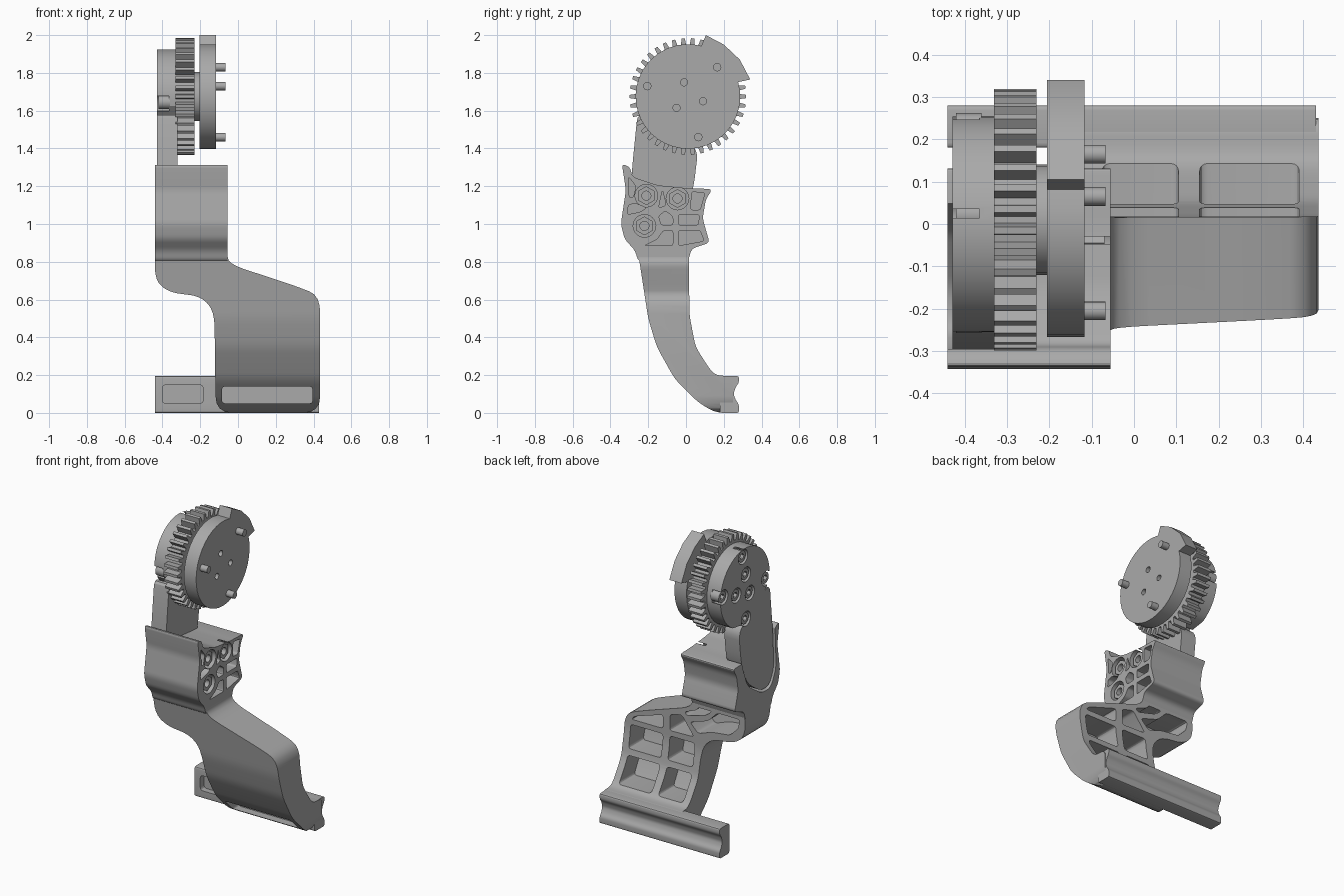
import bpy, bmesh, math
from mathutils import Vector

cube = bpy.data.objects.get("Cube")
if cube:
    bpy.data.objects.remove(cube, do_unlink=True)

grey = bpy.data.materials.new("plain grey")
grey.use_nodes = True
grey.diffuse_color = (0.4, 0.4, 0.4, 1)
grey.node_tree.nodes["Principled BSDF"].inputs["Base Color"].default_value = (0.4, 0.4, 0.4, 1)


def rounded(pts, r):
    """Round every corner of a polygon."""
    out = []
    n = len(pts)
    for i in range(n):
        p, a, b = (Vector(pts[k % n]) for k in (i, i - 1, i + 1))
        s = p + (a - p).normalized() * min(r, 0.45 * (a - p).length)
        e = p + (b - p).normalized() * min(r, 0.45 * (b - p).length)
        for k in range(5):
            t = k / 4
            out.append(tuple(s * (1 - t) ** 2 + p * 2 * t * (1 - t) + e * t * t))
    return out


def circle(y, z, r, n=24, start=0.0, sweep=360.0):
    steps = n if sweep == 360 else n + 1
    return [(y + r * math.cos(math.radians(start + sweep * i / n)),
             z + r * math.sin(math.radians(start + sweep * i / n))) for i in range(steps)]


def rect(u0, u1, v0, v1):
    return [(u0, v0), (u1, v0), (u1, v1), (u0, v1)]


def prism(name, pts, axis, a, b):
    """Extrude an outline along x (outline in y, z) or y (outline in x, z)."""
    def place(p, d):
        return (d, p[0], p[1]) if axis == "x" else (p[0], d, p[1])
    bm = bmesh.new()
    lo = [bm.verts.new(place(p, a)) for p in pts]
    hi = [bm.verts.new(place(p, b)) for p in pts]
    bm.faces.new(lo)
    bm.faces.new(hi)
    for i in range(len(pts)):
        j = (i + 1) % len(pts)
        bm.faces.new((lo[i], lo[j], hi[j], hi[i]))
    bmesh.ops.recalc_face_normals(bm, faces=bm.faces)
    mesh = bpy.data.meshes.new(name)
    bm.to_mesh(mesh)
    bm.free()
    mesh.materials.append(grey)
    obj = bpy.data.objects.new(name, mesh)
    bpy.context.collection.objects.link(obj)
    return obj


def apply(obj, mod):
    bpy.context.view_layer.objects.active = obj
    bpy.ops.object.modifier_apply(modifier=mod.name)


def boolean(obj, tool, op="DIFFERENCE"):
    mod = obj.modifiers.new("cut", "BOOLEAN")
    mod.operation, mod.object, mod.solver = op, tool, "EXACT"
    apply(obj, mod)
    bpy.data.objects.remove(tool, do_unlink=True)


def cut(obj, pts, axis, a, b):
    boolean(obj, prism("cutter", pts, axis, a, b))


CY, CZ = 0.01, 1.675

# Gear with tapered teeth
teeth = 38
gear_pts = []
for i in range(teeth):
    for f, r in ((-0.32, 0.268), (-0.17, 0.309), (0.17, 0.309), (0.32, 0.268)):
        t = 2 * math.pi * (i + f) / teeth
        gear_pts.append((CY + r * math.cos(t), CZ + r * math.sin(t)))
prism("gear", gear_pts, "x", -0.33, -0.23)
prism("gear_hub", circle(CY, CZ, 0.13), "x", -0.235, -0.2)

# Stop disc with its raised sector, holes and pins
disc_pts = circle(CY, CZ, 0.277, 32, 75, 301)
disc_pts += [(0.34, 1.765), (0.285, 1.87), (0.2, 1.95), (0.105, 2.0)]
disc = prism("stop_disc", disc_pts, "x", -0.205, -0.117)
inner_holes = [(-0.01, 1.75), (0.09, 1.65), (-0.05, 1.615)]
for y, z in inner_holes:
    cut(disc, circle(y, z, 0.019, 16), "x", -0.16, -0.1)
for i, (y, z) in enumerate([(0.165, 1.83), (-0.205, 1.73), (0.065, 1.46)]):
    prism(f"disc_pin_{i + 1}", circle(y, z, 0.022, 16), "x", -0.14, -0.067)

# Arm plate with counterbored sockets
arm_low = rounded([(-0.255, 1.6), (-0.285, 1.3), (-0.3, 1.03), (-0.25, 0.93),
                   (-0.16, 0.93), (-0.02, 1.03), (0.04, 1.19), (0.065, 1.4)], 0.06)
arm = prism("arm_plate", circle(0, 1.67, 0.255, 32, -60, 250) + arm_low, "x", -0.428, -0.32)
sockets = inner_holes + [(0.02, 1.877), (-0.22, 1.645), (0.225, 1.69), (-0.01, 1.46)]
for i, (y, z) in enumerate(sockets):
    cut(arm, circle(y, z, 0.048, 20), "x", -0.45, -0.365)
    ring = prism(f"arm_socket_{i + 1}", circle(y, z, 0.037, 20), "x", -0.42, -0.36)
    cut(ring, circle(y, z, 0.02, 6), "x", -0.45, -0.385)

# Knee housing with a pocket for the arm and a ribbed side
house_pts = rounded([(-0.34, 1.32), (-0.295, 1.30), (-0.285, 1.25), (-0.15, 1.205),
                     (0.0, 1.19), (0.14, 1.185), (0.105, 1.13), (0.088, 1.03),
                     (0.125, 0.9), (0.03, 0.87), (0.01, 0.8), (-0.252, 0.8),
                     (-0.27, 0.86), (-0.325, 0.92), (-0.345, 1.0), (-0.318, 1.18)], 0.025)
housing = prism("knee_housing", house_pts, "x", -0.44, -0.055)
pocket = [(-0.29, 1.4), (-0.305, 1.03), (-0.25, 0.92), (-0.155, 0.92),
          (-0.01, 1.02), (0.05, 1.18), (0.06, 1.4)]
cut(housing, rounded(pocket, 0.04), "x", -0.5, -0.33)
side_cells = [
    [(-0.22, 0.885), (-0.07, 0.885), (-0.07, 0.965), (-0.12, 0.965), (-0.15, 0.92)],
    [(-0.04, 0.885), (0.095, 0.91), (0.075, 0.965), (-0.04, 0.965)],
    [(-0.04, 0.995), (0.065, 0.995), (0.07, 1.05), (-0.04, 1.05)],
    [(-0.13, 0.995), (-0.07, 0.995), (-0.07, 1.04), (-0.11, 1.07), (-0.145, 1.04)],
    [(-0.31, 1.05), (-0.24, 1.065), (-0.21, 1.085), (-0.27, 1.11), (-0.305, 1.1)],
    [(0.025, 1.075), (0.075, 1.075), (0.1, 1.165), (0.03, 1.17)],
    [(-0.30, 1.14), (-0.28, 1.14), (-0.265, 1.2), (-0.305, 1.25)],
    [(-0.145, 1.085), (-0.105, 1.1), (-0.125, 1.18)]]
for cell in side_cells:
    cut(housing, rounded(cell, 0.012), "x", -0.16, 0)
for i, (y, z) in enumerate([(-0.21, 1.15), (-0.045, 1.135), (-0.22, 0.99)]):
    cut(housing, circle(y, z, 0.06), "x", -0.12, 0)
    nut = prism(f"knee_nut_{i + 1}", circle(y, z, 0.05, 6, 30), "x", -0.13, -0.07)
    cut(nut, circle(y, z, 0.024, 16), "x", -0.1, 0)

# Shin shell: side profile crossed with the front outline
front_edge = [(-0.262, 0.9), (-0.24, 0.76), (-0.2, 0.5), (-0.155, 0.35), (-0.06, 0.18),
              (0.06, 0.06), (0.13, 0.015), (0.18, 0.0)]
back_edge = [(0.25, 0.0), (0.25, 0.195), (0.165, 0.197), (0.13, 0.225), (0.05, 0.35),
             (0.018, 0.52), (0.015, 0.9)]
shin = prism("shin", rounded(front_edge + back_edge, 0.04), "x", -0.6, 0.6)
outline = rounded([(-0.44, 0.87), (-0.44, 0.7), (-0.36, 0.635), (-0.2, 0.62), (-0.125, 0.54),
                   (-0.118, 0.0), (0.435, 0.0), (0.435, 0.62), (0.31, 0.67),
                   (-0.055, 0.79), (-0.055, 0.87)], 0.09)
boolean(shin, prism("outline_tool", outline, "y", -0.6, 0.6), "INTERSECT")

# Rear pockets leave a front skin, side walls and ribs
inner = [(y + 0.06, z) for y, z in front_edge[:5]] + [(0.03, 0.15), (0.6, 0.15), (0.6, 0.9)]
rear_cells = [rect(x0, x1, z0, z1) for x0, x1 in ((-0.075, 0.105), (0.155, 0.39))
              for z0, z1 in ((0.215, 0.37), (0.41, 0.56))]
rear_cells += [
    [(0.155, 0.595), (0.385, 0.595), (0.36, 0.62), (0.155, 0.685)],
    [(-0.07, 0.6), (0.105, 0.595), (0.105, 0.7), (0.02, 0.72)],
    [(-0.4, 0.8), (-0.39, 0.74), (-0.33, 0.68), (-0.2, 0.665), (-0.1, 0.63),
     (-0.04, 0.69), (-0.17, 0.73), (-0.24, 0.8)],
    [(-0.2, 0.8), (-0.15, 0.76), (-0.02, 0.725), (0.0, 0.745), (-0.09, 0.78), (-0.1, 0.8)]]
for cell in rear_cells:
    tool = prism("cell_tool", rounded(cell, 0.02), "y", -0.5, 0.5)
    boolean(tool, prism("skin_tool", inner, "x", -0.7, 0.7), "INTERSECT")
    boolean(shin, tool)
cut(shin, rounded(rect(-0.085, 0.395, 0.05, 0.14), 0.02), "y", -0.3, 0.13)

# Foot bar with a grooved back and a recessed front
bar_pts = [(0.18, 0.0), (0.28, 0.0), (0.28, 0.045), (0.262, 0.07), (0.252, 0.1),
           (0.262, 0.135), (0.28, 0.16), (0.28, 0.195), (0.18, 0.195)]
bar = prism("foot_bar", rounded(bar_pts, 0.012), "x", -0.44, 0.43)
cut(bar, rounded(rect(-0.4, -0.185, 0.05, 0.148), 0.02), "y", 0.1, 0.22)

# Soft shading with sharp edges kept
for obj in bpy.context.collection.objects:
    if obj.type == "MESH" and grey.name in obj.data.materials:
        bpy.ops.object.select_all(action="DESELECT")
        obj.select_set(True)
        bpy.context.view_layer.objects.active = obj
        bpy.ops.object.shade_smooth_by_angle(angle=math.radians(28))
